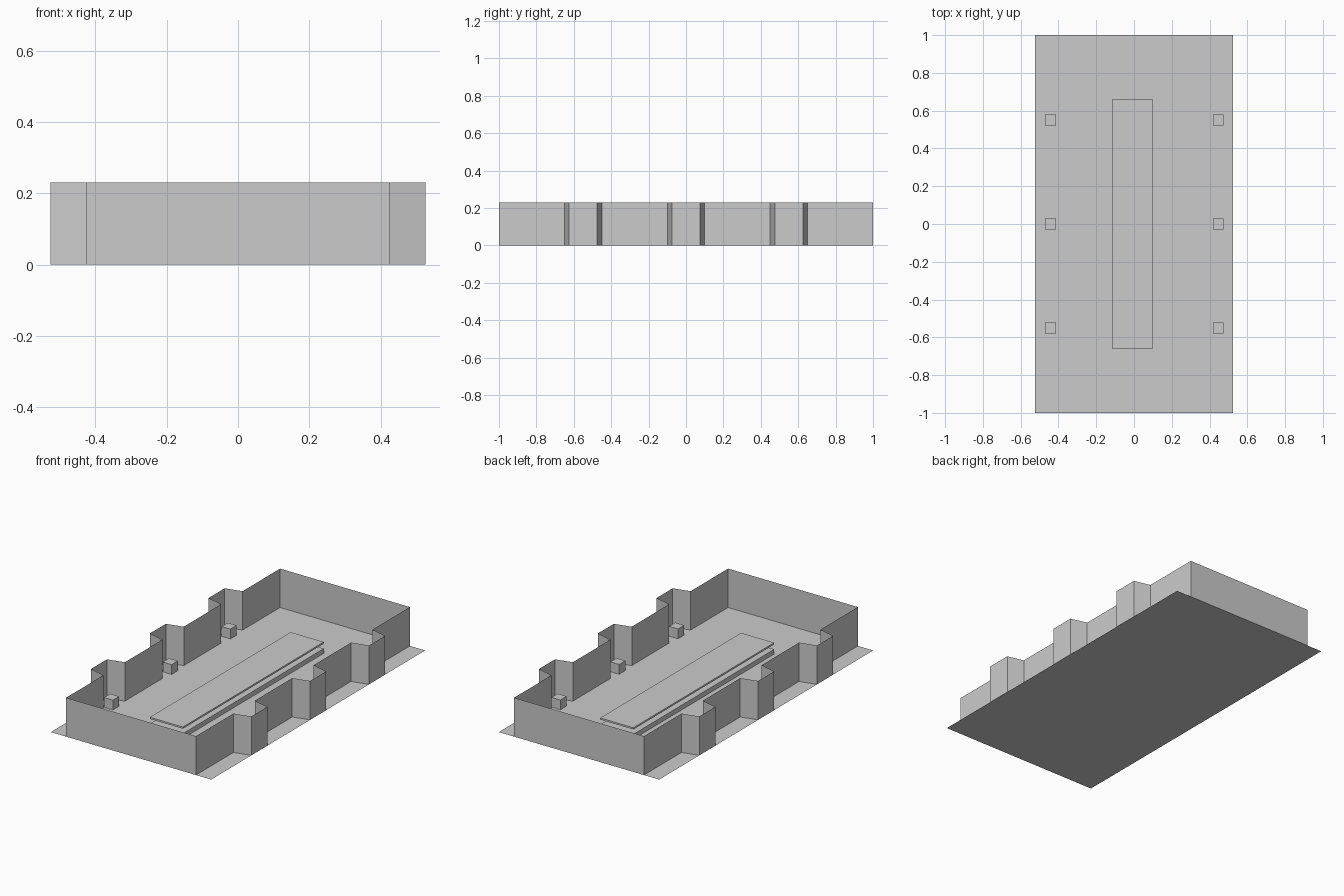
import bpy, bmesh

if "Cube" in bpy.data.objects:
    bpy.data.objects.remove(bpy.data.objects["Cube"])

WALL_H = 0.23
WALL_X, BAY_X = 0.425, 0.525
BAYS = (-0.55, 0.0, 0.55)


def add_object(name, bm):
    bmesh.ops.recalc_face_normals(bm, faces=bm.faces)
    mesh = bpy.data.meshes.new(name)
    bm.to_mesh(mesh)
    bm.free()
    obj = bpy.data.objects.new(name, mesh)
    bpy.context.collection.objects.link(obj)
    return obj


def add_box(name, x, y, z0, z1, w, d):
    bm = bmesh.new()
    bmesh.ops.create_cube(bm, size=1)
    bmesh.ops.scale(bm, vec=(w, d, z1 - z0), verts=bm.verts)
    bmesh.ops.translate(bm, vec=(x, y, (z0 + z1) / 2), verts=bm.verts)
    return add_object(name, bm)


# Flat floor sheet
bm = bmesh.new()
bm.faces.new([bm.verts.new((x, y, 0)) for x, y in
              ((-BAY_X, -1), (BAY_X, -1), (BAY_X, 1), (-BAY_X, 1))])
add_object("floor", bm)

# Wall outline: three tapered bays on each long side
right = [(WALL_X, -1)]
for c in BAYS:
    right += [(WALL_X, c - 0.1), (BAY_X, c - 0.075),
              (BAY_X, c + 0.075), (WALL_X, c + 0.1)]
right.append((WALL_X, 1))
outline = right + [(-x, y) for x, y in reversed(right)]

# Thin perimeter wall raised from the outline
bm = bmesh.new()
low = [bm.verts.new((x, y, 0)) for x, y in outline]
high = [bm.verts.new((x, y, WALL_H)) for x, y in outline]
for i in range(len(outline)):
    j = (i + 1) % len(outline)
    bm.faces.new((low[i], low[j], high[j], high[i]))
add_object("perimeter_wall", bm)

# Central plinth with a thin slab floating above it
add_box("plinth", -0.008, 0, 0, 0.028, 0.217, 1.317)
add_box("upper_slab", -0.008, 0, 0.057, 0.067, 0.217, 1.317)

# Small block at every bay
for side, x in (("left", -0.443), ("right", 0.446)):
    for i, y in enumerate(BAYS):
        add_box(f"{side}_block_{i + 1}", x, y, 0, 0.058, 0.058, 0.058)
